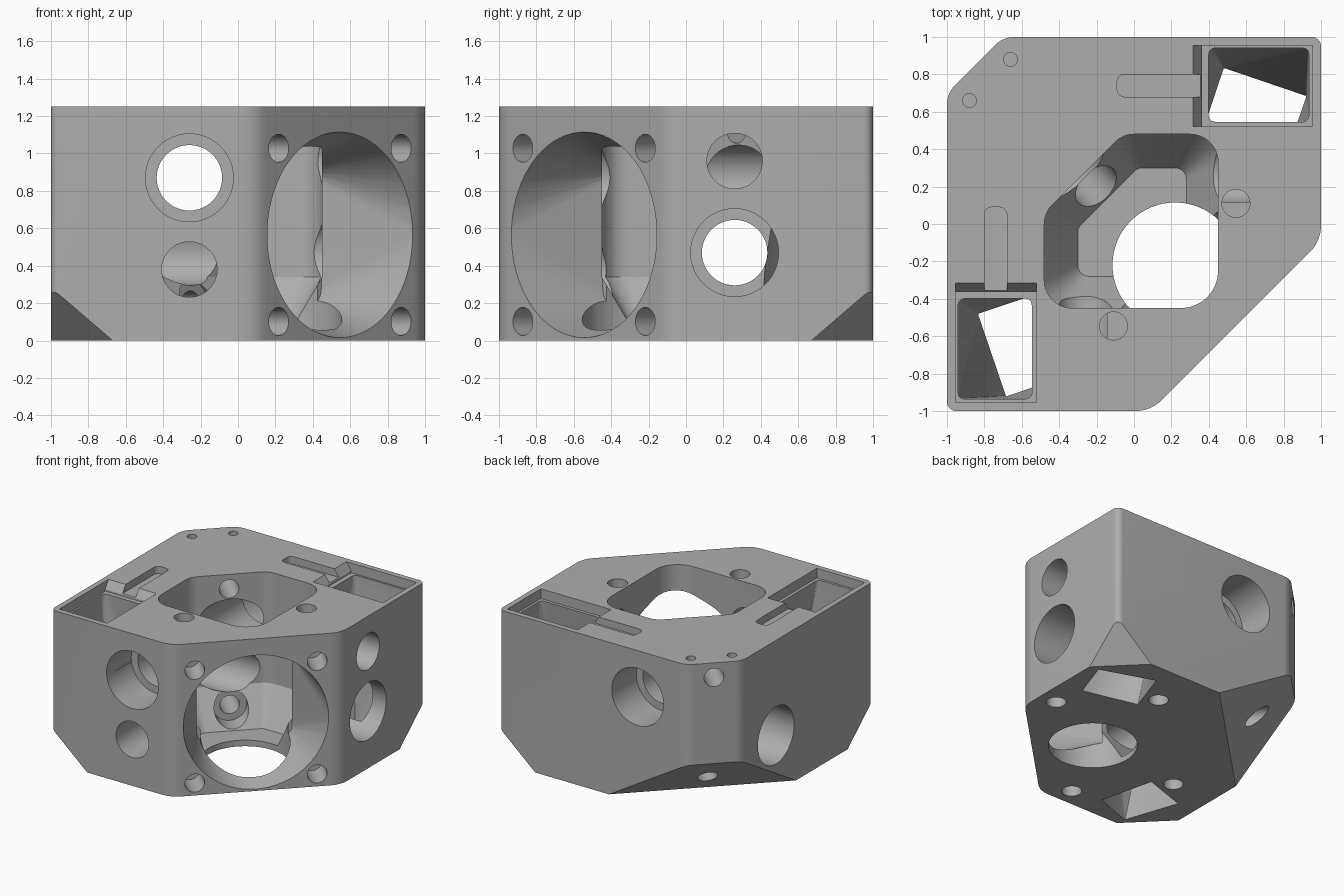
import bpy, bmesh, math
from mathutils import Vector

if "Cube" in bpy.data.objects:
    bpy.data.objects.remove(bpy.data.objects["Cube"], do_unlink=True)

HEIGHT = 1.25
S = math.sqrt(0.5)

grey = bpy.data.materials.new("Plain grey")
grey.use_nodes = True
GREY = (0.42, 0.42, 0.42, 1)
grey.diffuse_color = GREY
grey.node_tree.nodes["Principled BSDF"].inputs["Base Color"].default_value = GREY


def rounded(points, radii, steps=8):
    """Polygon with each corner replaced by a tangent arc."""
    out, n = [], len(points)
    for i, p in enumerate(points):
        p = Vector(p)
        a = (Vector(points[i - 1]) - p).normalized()
        b = (Vector(points[(i + 1) % n]) - p).normalized()
        r = radii[i] if isinstance(radii, (list, tuple)) else radii
        half = a.angle(b) / 2
        centre = p + (a + b).normalized() * (r / math.sin(half))
        start = p + a * (r / math.tan(half)) - centre
        end = p + b * (r / math.tan(half)) - centre
        sweep = start.angle(end)
        for k in range(steps + 1):
            t = k / steps
            w0, w1 = math.sin((1 - t) * sweep), math.sin(t * sweep)
            out.append(centre + (start * w0 + end * w1) / math.sin(sweep))
    return out


def rect(x0, x1, y0, y1):
    return [(x0, y0), (x1, y0), (x1, y1), (x0, y1)]


def flip(points):
    """Reflect across the block's diagonal."""
    return [(-p[1], -p[0]) for p in points]


def make(name, bm):
    bmesh.ops.recalc_face_normals(bm, faces=bm.faces)
    mesh = bpy.data.meshes.new(name)
    bm.to_mesh(mesh)
    bm.free()
    mesh.materials.append(grey)
    ob = bpy.data.objects.new(name, mesh)
    bpy.context.collection.objects.link(ob)
    return ob


def loft_mesh(rings):
    """Closed solid through rings with equal point counts."""
    bm = bmesh.new()
    loops = [[bm.verts.new(v) for v in ring] for ring in rings]
    n = len(loops[0])
    for lo, hi in zip(loops, loops[1:]):
        for i in range(n):
            bm.faces.new((lo[i], lo[(i + 1) % n], hi[(i + 1) % n], hi[i]))
    bm.faces.new(loops[0][::-1])
    bm.faces.new(loops[-1])
    bmesh.ops.recalc_face_normals(bm, faces=bm.faces)
    return bm


def lift(points, z):
    return [(p[0], p[1], z) for p in points]


def hull(points):
    bm = bmesh.new()
    for p in points:
        bm.verts.new(p)
    res = bmesh.ops.convex_hull(bm, input=bm.verts)
    junk = [g for g in res["geom_interior"] if isinstance(g, bmesh.types.BMVert)]
    bmesh.ops.delete(bm, geom=junk, context="VERTS")
    return bm


def cut(bm):
    """Subtract a solid from the block."""
    cutter = make("cutter", bm)
    cutter.hide_render = True
    mod = block.modifiers.new("Cut", "BOOLEAN")
    mod.operation, mod.solver, mod.object = "DIFFERENCE", "EXACT", cutter
    bpy.context.view_layer.objects.active = block
    bpy.ops.object.modifier_apply(modifier=mod.name)
    bpy.data.objects.remove(cutter, do_unlink=True)


def bore(start, end, r, sides=48):
    start, end = Vector(start), Vector(end)
    axis = (end - start).normalized()
    u = axis.orthogonal().normalized()
    v = axis.cross(u)
    ring = [(u * math.cos(a) + v * math.sin(a)) * r
            for a in (2 * math.pi * k / sides for k in range(sides))]
    cut(loft_mesh([[start + q for q in ring], [end + q for q in ring]]))


def diag(u, d, z):
    """Point from sideways, outward and height along the diagonal."""
    return Vector(((u + d) * S, (u - d) * S, z))


# Block: rounded prism with three bottom corners sliced off
outline = rounded([(-1, -1), (0.09, -1), (1, -0.09), (1, 1), (-0.7, 1), (-1, 0.7)],
                  [0.05, 0.2, 0.2, 0.05, 0.15, 0.15])
body = loft_mesh([lift(outline, 0), lift(outline, HEIGHT)])
for point, normal in (((-0.67, -1, 0), (-0.85 * S, -0.85 * S, -0.7)),
                      ((0.67, 1, 0), (0.85 * S, 0.85 * S, -0.7)),
                      ((-1, 0, 0), (-0.65 * S, 0.65 * S, -0.76))):
    res = bmesh.ops.bisect_plane(body, geom=body.verts[:] + body.edges[:] + body.faces[:],
                                 plane_co=point, plane_no=normal, clear_outer=True)
    edges = [e for e in body.edges if e.is_boundary]
    bmesh.ops.edgeloop_fill(body, edges=edges)
block = make("corner_block", body)

# Central cavity, narrowing to a floor
top_ring = rounded([(0.45, -0.45), (0.45, 0.48), (-0.06, 0.48), (-0.48, 0.06), (-0.48, -0.45)],
                   [0.2, 0.15, 0.15, 0.15, 0.15])
low_ring = rounded([(0.28, -0.28), (0.28, 0.3), (0.02, 0.3), (-0.3, -0.02), (-0.3, -0.28)], 0.06)
cut(loft_mesh([lift(low_ring, 0.05), lift(top_ring, 0.34), lift(top_ring, 1.4)]))

# Round floor opening
bore((0.22, -0.22, -0.1), (0.22, -0.22, 0.3), 0.335, 64)

# Duct: circle on the angled face blending to a rounded square
face = 0.772
mid = 0.565
circle = [diag(0.55 * math.cos(a), face, mid + 0.55 * math.sin(a))
          for a in (2 * math.pi * k / 72 for k in range(72))]
square = [diag(p.x, 0.27, p.y) for p in rounded(rect(-0.36, 0.36, 0.18, 0.94), 0.1)]
mouth = [p + diag(0, 0.03, 0) for p in circle]
cut(hull(mouth + circle + square))
for su in (-1, 1):
    for sz in (-1, 1):
        u, z = su * 0.463, mid + sz * 0.463
        bore(diag(u, 0.9, z), diag(u, 0.55, z), 0.075, 32)

# Crossing through bores, wider at both ends
for a, b, z in (((-0.26, -1.1), (-0.26, 1.1), 0.87), ((-1.1, 0.26), (1.1, 0.26), 0.47)):
    a, b = Vector((*a, z)), Vector((*b, z))
    bore(a, b, 0.175)
    for p, q in ((a, b), (b, a)):
        bore(p, p + (q - p).normalized() * 0.42, 0.235)

# Smaller bores reaching the cavity
bore((-0.26, -1.1, 0.38), (-0.26, -0.3, 0.38), 0.148)
bore((1.1, 0.26, 0.96), (0.4, 0.26, 0.96), 0.148)

# Rear diagonal screw holes
bore(diag(0, -1.4, 1.13), diag(0, -0.2, 1.13), 0.075, 32)
bore(diag(0, -1.4, 0.19), diag(0, -0.1, 0.19), 0.075, 32)
bore(diag(0, -0.36, 0.19), diag(0, -0.1, 0.19), 0.13, 32)

# Features repeated on both sides of the diagonal
same = lambda pts: [(p[0], p[1]) for p in pts]
for side in (same, flip):
    def prism(points, z0, z1):
        cut(loft_mesh([lift(side(points), z0), lift(side(points), z1)]))

    # Shallow recess, ramp and cable slot
    prism(rect(0.36, 0.955, 0.52, 0.955), HEIGHT - 0.08, 1.4)
    prism(rounded(rect(-0.09, 0.4, 0.68, 0.8), 0.04), HEIGHT - 0.06, 1.4)
    ramp = [(*p, z) for y in (0.52, 0.955) for p, z in
            (((0.31, y), 1.26), ((0.37, y), 1.26), ((0.37, y), HEIGHT - 0.08))]
    cut(hull([(*side([p[:2]])[0], p[2]) for p in ramp]))

    # Pocket twisting down to a slanted opening
    upper = side(rounded(rect(0.4, 0.935, 0.55, 0.94), 0.03, 3))
    lower = side([(0.92, 0.68), (0.48, 0.83), (0.36, 0.47), (0.81, 0.36)])
    cut(hull(lift(upper, 1.2) + lift(upper, 1.1) + lift(lower, 0) + lift(lower, -0.02)))

    # Blind screw holes above and below
    for p, r, z0, z1 in (((0.545, 0.11), 0.075, 1.0, 1.4), ((-0.66, 0.88), 0.037, 1.05, 1.4),
                         ((0.85, 0.1), 0.075, -0.1, 0.2), ((0.28, 0.62), 0.075, -0.1, 0.2)):
        x, y = side([p])[0]
        bore((x, y, z0), (x, y, z1), r, 32)

bpy.ops.object.select_all(action="DESELECT")
block.select_set(True)
bpy.context.view_layer.objects.active = block
bpy.ops.object.shade_smooth_by_angle(angle=math.radians(30))
